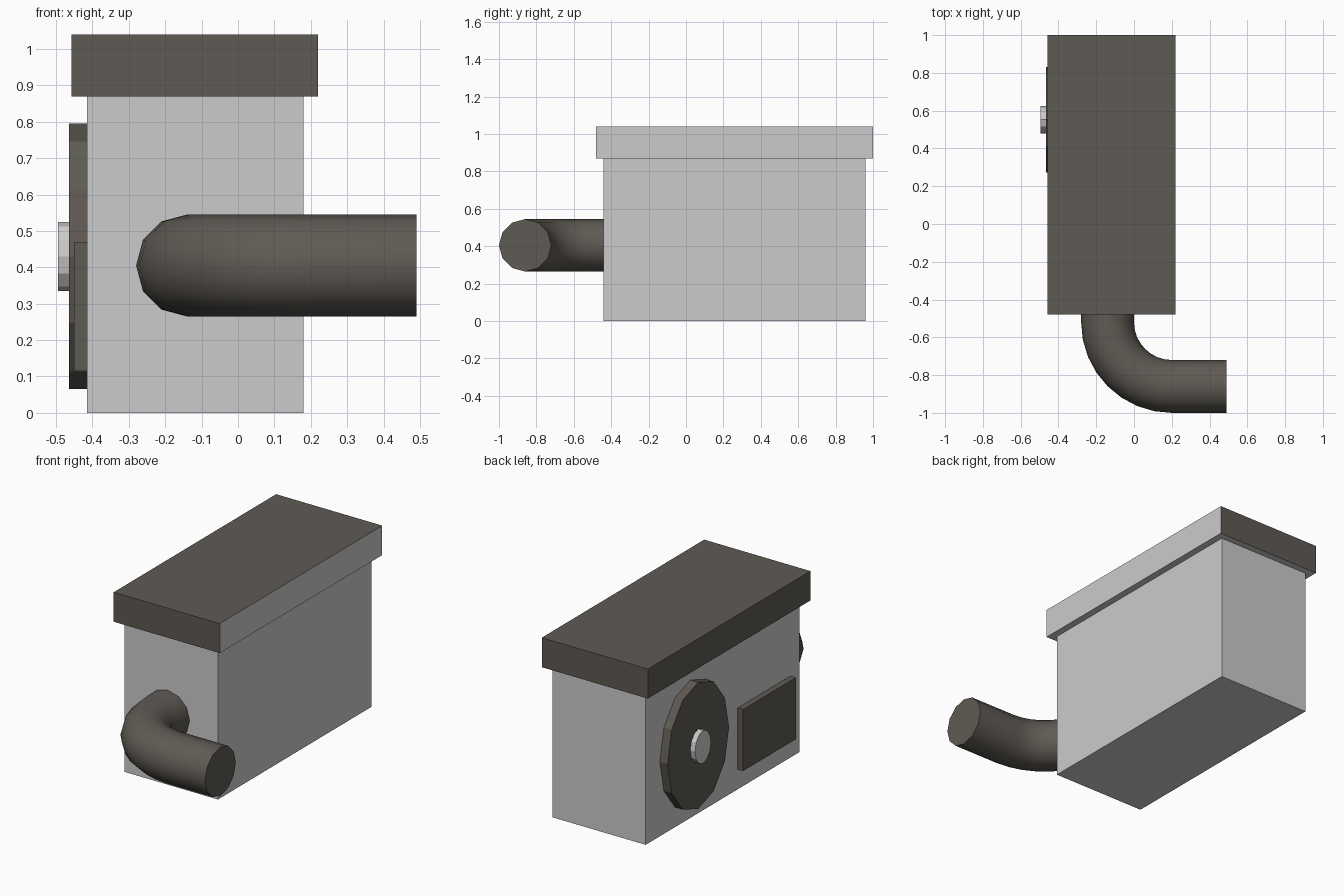
import bpy
import bmesh
from math import sin, cos, pi, radians
from mathutils import Vector, Matrix

cube = bpy.data.objects.get("Cube")
if cube:
    bpy.data.objects.remove(cube, do_unlink=True)


def material(name, rgb):
    mat = bpy.data.materials.new(name)
    mat.use_nodes = True
    mat.diffuse_color = (*rgb, 1)
    mat.node_tree.nodes["Principled BSDF"].inputs["Base Color"].default_value = (*rgb, 1)
    return mat


LIGHT = material("light_grey", (0.6, 0.6, 0.6))
DARK = material("dark_warm_grey", (0.114, 0.102, 0.087))


def finish(name, bm, *mats):
    bmesh.ops.recalc_face_normals(bm, faces=bm.faces)
    mesh = bpy.data.meshes.new(name)
    bm.to_mesh(mesh)
    bm.free()
    for mat in mats:
        mesh.materials.append(mat)
    obj = bpy.data.objects.new(name, mesh)
    bpy.context.collection.objects.link(obj)
    return obj


def box(name, low, high, *mats):
    low, high = Vector(low), Vector(high)
    bm = bmesh.new()
    bmesh.ops.create_cube(bm, size=1)
    bmesh.ops.scale(bm, vec=high - low, verts=bm.verts)
    bmesh.ops.translate(bm, vec=(low + high) / 2, verts=bm.verts)
    return finish(name, bm, *mats)


def oval_disc(name, x0, x1, y, z, half_y, half_z, mat):
    """Twelve-sided oval plate facing along x."""
    bm = bmesh.new()
    bmesh.ops.create_cone(bm, cap_ends=True, segments=12,
                          radius1=1, radius2=1, depth=1)
    bmesh.ops.rotate(bm, matrix=Matrix.Rotation(pi / 2, 3, 'Y'), verts=bm.verts)
    bmesh.ops.scale(bm, vec=(x1 - x0, half_y, half_z), verts=bm.verts)
    bmesh.ops.translate(bm, vec=((x0 + x1) / 2, y, z), verts=bm.verts)
    return finish(name, bm, mat)


def swept_pipe(name, path, z, radius, mat, sides=12):
    """Round pipe along (point, sideways normal) pairs in a level plane."""
    bm = bmesh.new()
    rings = []
    for (x, y), (nx, ny) in path:
        ring = []
        for i in range(sides):
            a = 2 * pi * i / sides
            out = radius * cos(a)
            ring.append(bm.verts.new((x + out * nx, y + out * ny, z + radius * sin(a))))
        rings.append(ring)
    for a, b in zip(rings, rings[1:]):
        for i in range(sides):
            j = (i + 1) % sides
            bm.faces.new((a[i], a[j], b[j], b[i]))
    bm.faces.new(rings[0])
    bm.faces.new(rings[-1])
    return finish(name, bm, mat)


# Main housing
box("housing", (-0.415, -0.44, 0), (0.18, 0.96, 0.87), LIGHT)

# Overhanging lid, pale on its left side and underside
lid = box("lid", (-0.457, -0.48, 0.87), (0.22, 1.0, 1.04), DARK, LIGHT)
for face in lid.data.polygons:
    if face.normal.x > 0.5 or face.normal.z < -0.5:
        face.material_index = 1

# Side wheel with hub, and side panel
oval_disc("side_wheel", -0.465, -0.41, 0.552, 0.43, 0.28, 0.365, DARK)
oval_disc("wheel_hub", -0.495, -0.46, 0.552, 0.43, 0.073, 0.095, LIGHT)
box("side_panel", (-0.45, -0.36, 0.115), (-0.41, 0.122, 0.47), DARK)

# Curved outlet pipe at the front
bend_x, bend_y, bend_r, steps = 0.2, -0.52, 0.34, 8
path = [((bend_x - bend_r, -0.42), (-1, 0))]
for i in range(steps + 1):
    a = pi + pi / 2 * i / steps
    n = (cos(a), sin(a))
    path.append(((bend_x + bend_r * n[0], bend_y + bend_r * n[1]), n))
path.append(((0.49, bend_y - bend_r), (0, -1)))
pipe = swept_pipe("outlet_pipe", path, 0.405, 0.14, DARK)
bpy.ops.object.select_all(action='DESELECT')
bpy.context.view_layer.objects.active = pipe
pipe.select_set(True)
bpy.ops.object.shade_smooth_by_angle(angle=radians(45))
